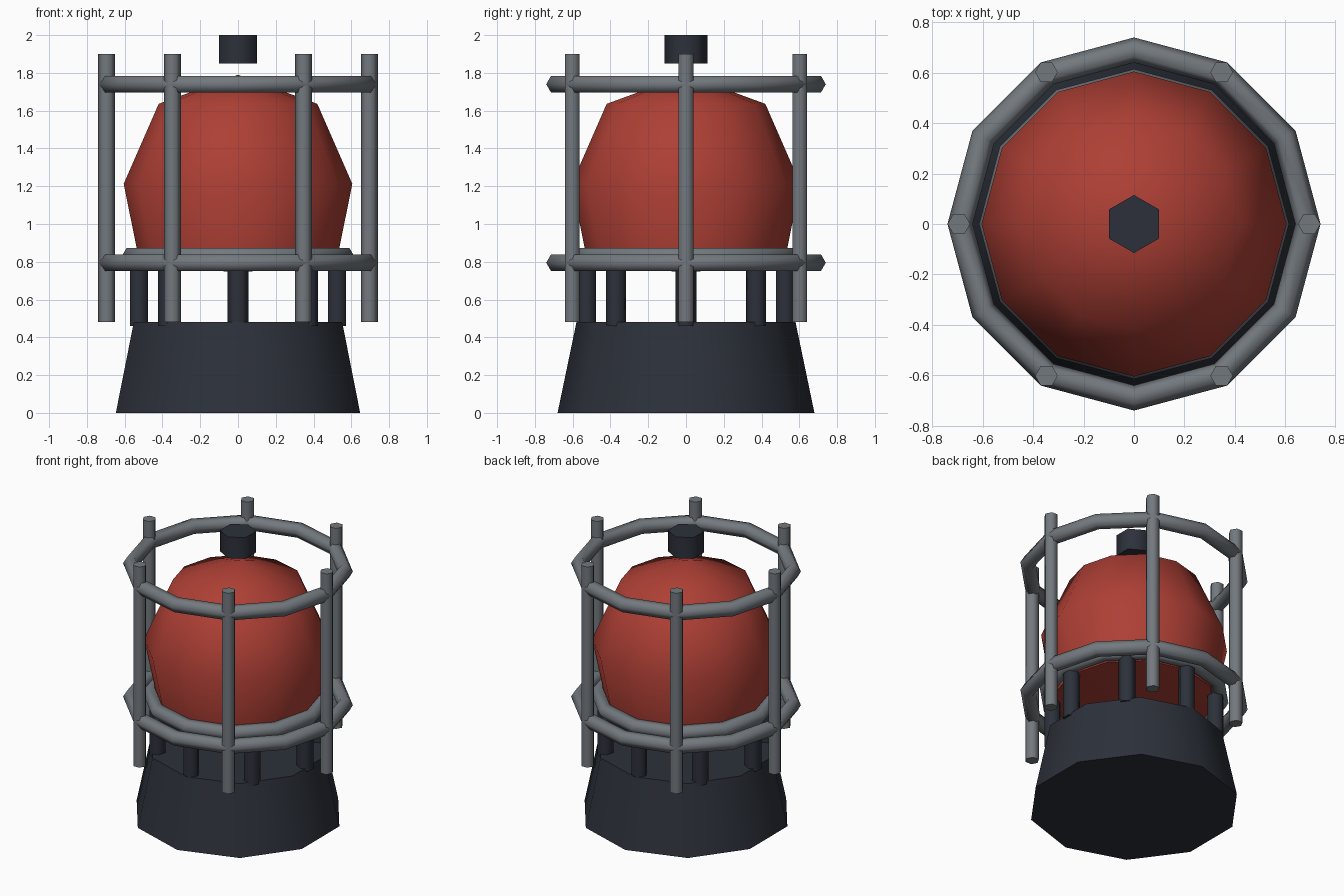
import bpy
from math import cos, sin, tau, pi, radians

if "Cube" in bpy.data.objects:
    bpy.data.objects.remove(bpy.data.objects["Cube"])


def material(name, rgb):
    m = bpy.data.materials.new(name)
    m.diffuse_color = (*rgb, 1)
    m.use_nodes = True
    m.node_tree.nodes["Principled BSDF"].inputs["Base Color"].default_value = m.diffuse_color
    return m


dark = material("dark_metal", (0.025, 0.03, 0.042))
red = material("red_lens", (0.42, 0.05, 0.035))
grey = material("cage_grey", (0.17, 0.19, 0.21))


def finish(name, mat):
    ob = bpy.context.object
    ob.name = name
    ob.data.materials.append(mat)
    bpy.ops.object.shade_smooth_by_angle(angle=radians(65))


def drum(name, sides, r1, r2, z1, z2, mat, x=0, y=0, turn=0):
    bpy.ops.mesh.primitive_cone_add(vertices=sides, radius1=r1, radius2=r2, depth=z2 - z1,
                                    location=(x, y, (z1 + z2) / 2), rotation=(0, 0, turn))
    finish(name, mat)


def ring(name, major, minor, z):
    bpy.ops.mesh.primitive_torus_add(major_segments=12, minor_segments=6, major_radius=major,
                                     minor_radius=minor, location=(0, 0, z))
    finish(name, grey)


def lathe(name, profile, sides, mat):
    # first and last profile points are poles on the axis
    verts = [(0, 0, profile[0][1])]
    for r, z in profile[1:-1]:
        verts += [(r * cos(tau * i / sides), r * sin(tau * i / sides), z) for i in range(sides)]
    verts.append((0, 0, profile[-1][1]))
    rows, top, faces = len(profile) - 2, len(verts) - 1, []
    for i in range(sides):
        j = (i + 1) % sides
        faces.append((0, 1 + j, 1 + i))
        for k in range(rows - 1):
            a, b = 1 + k * sides, 1 + (k + 1) * sides
            faces.append((a + i, a + j, b + j, b + i))
        c = 1 + (rows - 1) * sides
        faces.append((c + i, c + j, top))
    me = bpy.data.meshes.new(name)
    me.from_pydata(verts, [], faces)
    ob = bpy.data.objects.new(name, me)
    bpy.context.collection.objects.link(ob)
    bpy.ops.object.select_all(action='DESELECT')
    bpy.context.view_layer.objects.active = ob
    ob.select_set(True)
    finish(name, mat)


# Tapered ten-sided base
drum("base", 10, 0.68, 0.58, 0, 0.48, dark)

# Eight short supports between base and collar
for i in range(8):
    a = tau * i / 8
    drum("support", 6, 0.055, 0.055, 0.46, 0.80, dark, 0.525 * cos(a), 0.525 * sin(a), a)

# Red dome and its collar
lathe("dome", [(0, 0.743), (0.52, 0.79), (0.605, 1.213), (0.42, 1.636), (0, 1.79)], 12, red)
ring("collar", 0.565, 0.05, 0.83)

# Protective cage: two hoops and six posts
ring("lower_hoop", 0.69, 0.05, 0.795)
ring("upper_hoop", 0.69, 0.05, 1.74)
for i in range(6):
    a = tau * i / 6
    drum("cage_post", 6, 0.045, 0.045, 0.48, 1.90, grey, 0.695 * cos(a), 0.695 * sin(a), pi / 2)

# Top cap
drum("cap", 6, 0.115, 0.115, 1.85, 2.0, dark)
